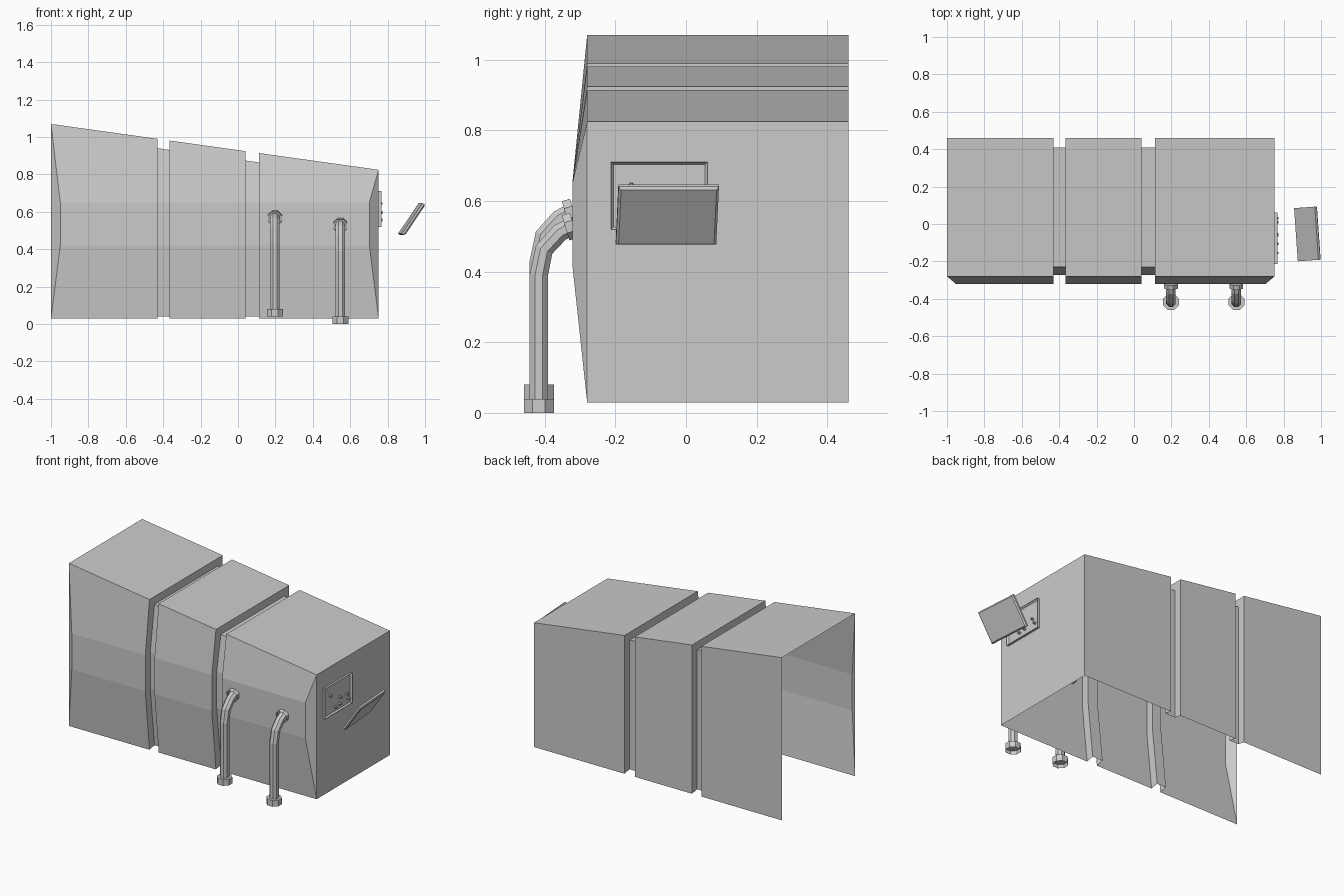
import bpy, bmesh
from math import sin, cos, pi, radians
from mathutils import Vector, Matrix

if "Cube" in bpy.data.objects:
    bpy.data.objects.remove(bpy.data.objects["Cube"])


def finish(bm, name, recalc=True):
    if recalc:
        bmesh.ops.recalc_face_normals(bm, faces=bm.faces)
    me = bpy.data.meshes.new(name)
    bm.to_mesh(me)
    bm.free()
    ob = bpy.data.objects.new(name, me)
    bpy.context.collection.objects.link(ob)
    return ob


def loft(bm, rings, closed):
    """Skin a list of point rings; returns the rings as verts."""
    vs = [[bm.verts.new(p) for p in r] for r in rings]
    n = len(vs[0])
    for a, b in zip(vs, vs[1:]):
        for i in range(n if closed else n - 1):
            j = (i + 1) % n
            bm.faces.new((a[i], a[j], b[j], b[i]))
    return vs


# Body shell: sloping roof, bulged front, open underside and left end
def section(x, inset=0.0, bulge_shift=0.0):
    top = 1.07 - 0.14 * (x + 1) - inset
    low = 0.03 + inset * 0.2
    f, k = -0.28 + inset, 0.46 - inset
    xb = x + bulge_shift
    return [(x, f, low), (xb, f - 0.042, 0.42), (xb, f - 0.042, 0.65),
            (x, f, top), (x, k, top), (x, k, low)]


G = 0.05
rings = [section(-1, 0, 0.05)]
for x0, x1 in ((-0.43, -0.365), (0.04, 0.113)):
    rings += [section(x0), section(x0, G), section(x1, G), section(x1)]
rings.append(section(0.752, 0, -0.05))
bm = bmesh.new()
vs = loft(bm, rings, False)
bm.faces.new(vs[0][:4])
bm.faces.new(vs[-1][:4])
bm.faces.new((vs[-1][0], vs[-1][3], vs[-1][4], vs[-1][5]))
finish(bm, "body_shell")


# Eight-sided tube along a path of (y, z, radius) points
def ring(x, y, z, r, d):
    n = Vector((0, -d.z, d.y))
    c = Vector((x, y, z))
    return [c + Vector((r * cos(a), 0, 0)) + n * (r * sin(a))
            for a in ((i + 0.5) * pi / 4 for i in range(8))]


def tube(name, x, path):
    pts = [Vector((0, p[0], p[1])) for p in path]
    out = []
    for i, p in enumerate(pts):
        d = (pts[min(i + 1, len(pts) - 1)] - pts[max(i - 1, 0)]).normalized()
        out.append(ring(x, p.y, p.z, path[i][2], d))
    bm = bmesh.new()
    v = loft(bm, out, True)
    bm.faces.new(v[0])
    bm.faces.new(v[-1])
    return bm, name


def nut(name, x, a, b, r, hole):
    """Octagonal collar from a to b (y, z), recessed at the a end."""
    bm, _ = tube(name, x, [(*a, r), (*b, r)])
    bm.faces.ensure_lookup_table()
    cap = bm.faces[8]
    bmesh.ops.inset_region(bm, faces=[cap], thickness=hole)
    d = Vector((0, b[0] - a[0], b[1] - a[1])) * 0.6
    bmesh.ops.translate(bm, verts=cap.verts, vec=d)
    finish(bm, name)


# Two drain pipes with wall collars and end nuts
for tag, x, dz in (("left", 0.197, 0.0), ("right", 0.547, -0.04)):
    path = [(-0.417, 0.06), (-0.417, 0.43), (-0.402, 0.502),
            (-0.358, 0.55), (-0.318, 0.571)]
    bm, name = tube("pipe_" + tag, x, [(y, z + dz, 0.028) for y, z in path])
    finish(bm, name)
    nut("pipe_nut_" + tag, x, (-0.417, 0.04 + dz), (-0.417, 0.08 + dz), 0.046, 0.014)
    nut("wall_collar_" + tag, x, (-0.341, 0.564 + dz), (-0.318, 0.571 + dz), 0.04, 0.008)


# Plate lying in the yz plane, outer face inset and pushed in or out
def plate(name, dims, inset, push, matrix):
    bm = bmesh.new()
    bmesh.ops.create_cube(bm, size=1)
    bmesh.ops.scale(bm, vec=dims, verts=bm.verts)
    face = max(bm.faces, key=lambda f: f.calc_center_median().x)
    bmesh.ops.inset_region(bm, faces=[face], thickness=inset)
    bmesh.ops.translate(bm, verts=face.verts, vec=(push, 0, 0))
    bmesh.ops.transform(bm, matrix=matrix, verts=bm.verts)
    finish(bm, name)


# Control recess frame on the right end
plate("control_frame", (0.014, 0.274, 0.192), 0.011, -0.01,
      Matrix.Translation((0.759, -0.076, 0.615)))

# Loose cover plate hanging off the frame
plate("loose_cover", (0.012, 0.285, 0.198), 0.01, 0.007,
      Matrix.Translation((0.926, -0.053, 0.562))
      @ Matrix.Rotation(radians(4), 4, 'Z') @ Matrix.Rotation(radians(34), 4, 'Y'))

# Small buttons inside the recess
for i, (y, z) in enumerate(((-0.155, 0.645), (-0.105, 0.555), (-0.055, 0.6),
                            (-0.06, 0.56), (0.01, 0.595), (0.03, 0.56))):
    bm = bmesh.new()
    bmesh.ops.create_cone(bm, cap_ends=True, segments=6, radius1=0.008, radius2=0.006,
                          depth=0.018, matrix=Matrix.Translation((0.764, y, z))
                          @ Matrix.Rotation(pi / 2, 4, 'Y'))
    finish(bm, "button_%d" % (i + 1))
